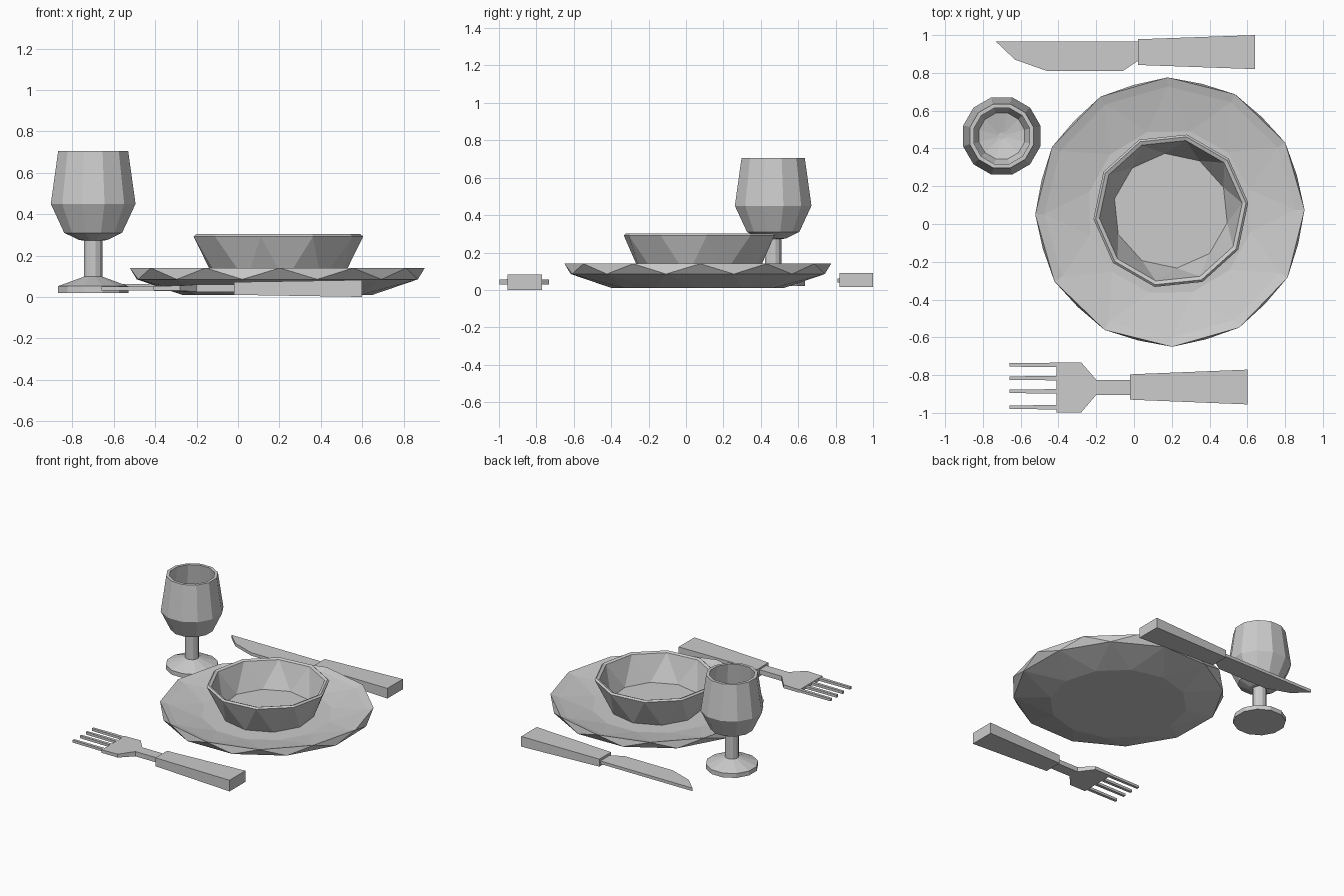
import bpy
import bmesh
from math import sin, cos, radians, pi

if "Cube" in bpy.data.objects:
    bpy.data.objects.remove(bpy.data.objects["Cube"])


def finish(bm, name):
    bmesh.ops.recalc_face_normals(bm, faces=bm.faces)
    mesh = bpy.data.meshes.new(name)
    bm.to_mesh(mesh)
    bm.free()
    obj = bpy.data.objects.new(name, mesh)
    bpy.context.collection.objects.link(obj)
    return obj


def lathe(name, centre, sides, start, profile):
    """Faceted lathe. Profile rows: radius, z, twist (half steps 0 or 1)."""
    bm = bmesh.new()
    rings = []
    for r, z, twist in profile:
        ring = []
        for i in range(sides):
            a = radians(start) + 2 * pi * (i + twist / 2) / sides
            ring.append(bm.verts.new((centre[0] + r * cos(a), centre[1] + r * sin(a), z)))
        rings.append((ring, twist))
    for (a, ta), (b, tb) in zip(rings, rings[1:]):
        for i in range(sides):
            j = (i + 1) % sides
            if ta == tb:
                bm.faces.new((a[i], a[j], b[j], b[i]))
            elif ta < tb:
                bm.faces.new((a[i], a[j], b[i]))
                bm.faces.new((b[i], a[j], b[j]))
            else:
                bm.faces.new((b[i], b[j], a[i]))
                bm.faces.new((a[i], b[j], a[j]))
    bm.faces.new(rings[0][0])
    bm.faces.new(rings[-1][0])
    return finish(bm, name)


def slab(bm, outline, z_ranges):
    """Extruded outline; z_ranges is one (low, high) or one per point."""
    if isinstance(z_ranges, tuple):
        z_ranges = [z_ranges] * len(outline)
    low = [bm.verts.new((x, y, z[0])) for (x, y), z in zip(outline, z_ranges)]
    high = [bm.verts.new((x, y, z[1])) for (x, y), z in zip(outline, z_ranges)]
    bm.faces.new(low[::-1])
    bm.faces.new(high)
    for i in range(len(low)):
        j = (i + 1) % len(low)
        bm.faces.new((low[i], low[j], high[j], high[i]))


def handle(name, x0, x1, y, w0, w1, z0, z1):
    """Handle that thickens toward its butt."""
    bm = bmesh.new()
    outline = [(x0, y - w0), (x1, y - w1), (x1, y + w1), (x0, y + w0)]
    slab(bm, outline, [z0, z1, z1, z0])
    return finish(bm, name)


# plate: shallow faceted dish with alternating rim triangles
lathe("plate", (0.19, 0.063), 12, 1, [
    (0.46, 0.01, 0), (0.70, 0.085, 1), (0.713, 0.14, 0),
    (0.665, 0.125, 0), (0.44, 0.08, 1)])

# bowl resting in the plate
lathe("bowl", (0.195, 0.07), 10, 6, [
    (0.31, 0.075, 1), (0.412, 0.292, 0), (0.40, 0.303, 0),
    (0.38, 0.295, 0), (0.305, 0.11, 1)])

# goblet: foot, stem and hollow cup in one profile
lathe("goblet", (-0.70, 0.466), 12, 15, [(r, z, 0) for r, z in [
    (0.176, 0.02), (0.176, 0.052), (0.046, 0.098), (0.046, 0.272),
    (0.07, 0.275), (0.145, 0.31), (0.212, 0.45), (0.175, 0.706),
    (0.153, 0.706), (0.187, 0.45), (0.125, 0.325), (0.02, 0.30)]])

# knife
bm = bmesh.new()
slab(bm, [(-0.73, 0.965), (-0.63, 0.87), (-0.46, 0.81), (-0.06, 0.81),
          (0.03, 0.87), (0.03, 0.965)], (0.04, 0.062))
finish(bm, "knife_blade")
handle("knife_handle", 0.02, 0.64, 0.91, 0.068, 0.09, (0.025, 0.08), (0.015, 0.09))

# fork
bm = bmesh.new()
half = [(-0.41, 0.133), (-0.28, 0.133), (-0.20, 0.04), (-0.01, 0.04)]
fy = -0.865
slab(bm, [(x, fy - h) for x, h in half] + [(x, fy + h) for x, h in half[::-1]],
     [(0.03, 0.052), (0.03, 0.055), (0.025, 0.06), (0.025, 0.06)] +
     [(0.025, 0.06), (0.025, 0.06), (0.03, 0.055), (0.03, 0.052)])
finish(bm, "fork_head")
bm = bmesh.new()
for y in (-0.746, -0.816, -0.886, -0.97):
    slab(bm, [(-0.66, y - 0.009), (-0.40, y - 0.012),
              (-0.40, y + 0.012), (-0.66, y + 0.009)], (0.032, 0.05))
finish(bm, "fork_tines")
handle("fork_handle", -0.02, 0.60, -0.863, 0.067, 0.092, (0.01, 0.072), (0.0, 0.082))
